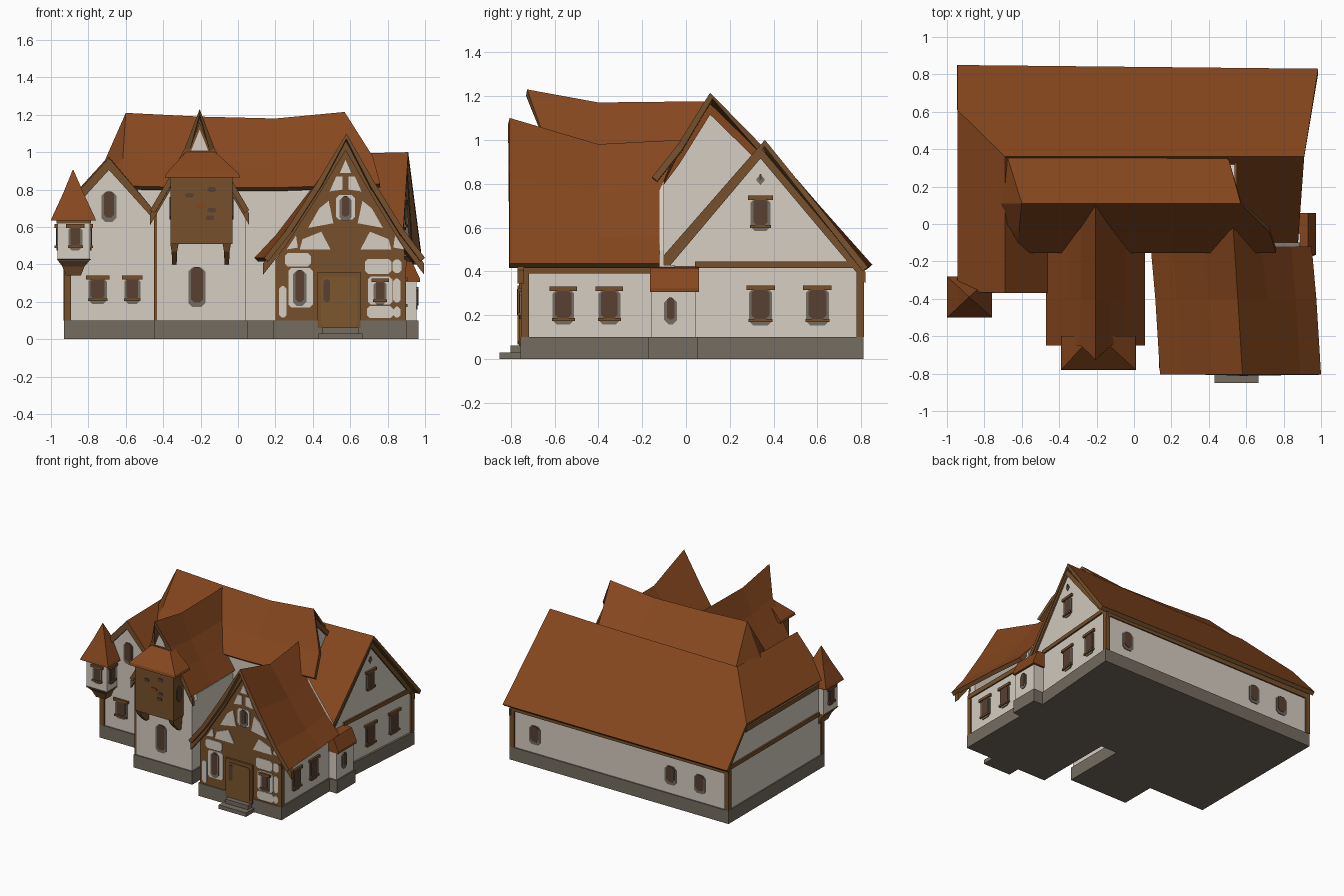
import bpy, bmesh, math

if "Cube" in bpy.data.objects:
    bpy.data.objects.remove(bpy.data.objects["Cube"])

def material(name, r, g, b):
    m = bpy.data.materials.new(name)
    lin = lambda c: ((c / 255 + 0.055) / 1.055) ** 2.4
    m.diffuse_color = (lin(r), lin(g), lin(b), 1)
    m.use_nodes = True
    m.node_tree.nodes["Principled BSDF"].inputs["Base Color"].default_value = m.diffuse_color
    return m

ROOF = material("roof_tile", 134, 71, 30)
WALL = material("plaster", 214, 205, 193)
WOOD = material("timber", 118, 80, 44)
STONE = material("stone", 116, 108, 96)
GLASS = material("window_brown", 88, 64, 50)
DOOR = material("door_wood", 124, 86, 45)

def make(name, verts, faces, mats, sheet=False):
    bm = bmesh.new()
    vs = [bm.verts.new(v) for v in verts]
    for f in faces:
        bm.faces.new([vs[i] for i in f])
    if sheet:
        for f in bm.faces:
            f.normal_update()
            if f.normal.z < 0:
                f.normal_flip()
    else:
        bmesh.ops.recalc_face_normals(bm, faces=bm.faces)
    me = bpy.data.meshes.new(name)
    bm.to_mesh(me)
    bm.free()
    for m in mats:
        me.materials.append(m)
    ob = bpy.data.objects.new(name, me)
    bpy.context.collection.objects.link(ob)
    return ob

def skew(ob):
    """Turn an east wall piece slightly, pivoting about the back corner."""
    for v in ob.data.vertices:
        v.co.x += 0.075 * (v.co.y - 0.8)
    return ob

def prism(name, poly, a, b, axis, mat):
    """Extrude a 2D outline along x (y,z outline) or y (x,z outline)."""
    put = (lambda p, t: (t, p[0], p[1])) if axis == 'x' else (lambda p, t: (p[0], t, p[1]))
    n = len(poly)
    verts = [put(p, a) for p in poly] + [put(p, b) for p in poly]
    faces = [list(range(n)), list(range(n, 2 * n))]
    faces += [(i, (i + 1) % n, n + (i + 1) % n, n + i) for i in range(n)]
    return make(name, verts, faces, [mat])

def loft(name, rings, mat):
    """Stack of rectangles (x0, x1, y0, y1, z)."""
    verts = [p for x0, x1, y0, y1, z in rings
             for p in ((x0, y0, z), (x1, y0, z), (x1, y1, z), (x0, y1, z))]
    k = len(rings)
    faces = [(0, 1, 2, 3), tuple(range(4 * k - 4, 4 * k))]
    for r in range(k - 1):
        for i in range(4):
            j = (i + 1) % 4
            faces.append((4 * r + i, 4 * r + j, 4 * r + 4 + j, 4 * r + 4 + i))
    return make(name, verts, faces, [mat])

def box(name, x0, x1, y0, y1, z0, z1, mat):
    return loft(name, [(x0, x1, y0, y1, z0), (x0, x1, y0, y1, z1)], mat)

def sheet(name, verts, faces, thick=0.03):
    """Roof skin with timber edges and underside."""
    ob = make(name, verts, faces, [ROOF, WOOD], True)
    s = ob.modifiers.new("thickness", 'SOLIDIFY')
    s.thickness, s.offset = thick, -1
    s.material_offset = s.material_offset_rim = 1
    return ob

def grid_roof(name, rows):
    n = len(rows[0])
    faces = [(r * n + i, r * n + i + 1, r * n + n + i + 1, r * n + n + i)
             for r in range(len(rows) - 1) for i in range(n - 1)]
    return sheet(name, [p for row in rows for p in row], faces)

def plate(name, poly, face, pos, thick, mat):
    """Flat piece on a wall facing front, back, left, right or the skewed gable."""
    out = -thick if face in ('front', 'left') else thick
    axis = 'y' if face in ('front', 'back') else 'x'
    ob = prism(name, poly, pos - out * 0.2, pos + out, axis, mat)
    return skew(ob) if face == 'gable' else ob

def rect(u, z, w, h):
    return [(u - w/2, z - h/2), (u + w/2, z - h/2), (u + w/2, z + h/2), (u - w/2, z + h/2)]

def chamfer(u, z, w, h, c=0.02):
    a, b = w / 2, h / 2
    return [(u + x, z + y) for x, y in ((-a+c, -b), (a-c, -b), (a, -b+c), (a, b-c),
                                        (a-c, b), (-a+c, b), (-a, b-c), (-a, -b+c))]

def window(name, face, pos, u, z, w, h, lintel=False):
    plate(name + "_surround", chamfer(u, z - 0.012, w + 0.015, h + 0.02), face, pos, 0.006, STONE)
    plate(name + "_pane", chamfer(u, z, w - 0.01, h, w * 0.25), face, pos, 0.009, GLASS)
    if lintel:
        plate(name + "_lintel", rect(u, z + h/2, w + 0.04, 0.02), face, pos, 0.015, WOOD)
        plate(name + "_sill", rect(u, z - h/2, w + 0.02, 0.014), face, pos, 0.015, WOOD)

def barge(name, pts, face, pos, depth=0.05, thick=0.02, mat=WOOD):
    plate(name, pts + [(u, z - depth) for u, z in reversed(pts)], face, pos, thick, mat)

# Stone plinth
for n, x0, x1, y0, y1 in (("main", -.93, .8, -.13, .81), ("west", -.93, -.44, -.36, .2),
                          ("centre", -.45, .05, -.63, .2), ("east", .19, .9, -.755, -.1),
                          ("annex", .6, .965, -.17, .055)):
    box("plinth_" + n, x0, x1, y0, y1, 0, .1, STONE)
skew(box("plinth_gable", .5, .94, -.13, .81, 0, .1, STONE))

# Main body, skewed east gable and west walls
box("main_walls", -.92, .8, -.1, .8, .05, .42, WALL)
EAST = [(-.1, .05), (-.1, .41), (.12, .67), (.34, .95), (.58, .67), (.8, .41), (.8, .05)]
skew(prism("east_gable_wall", EAST, .5, .925, 'x', WALL))
prism("west_wall", [(-.35, .05), (.8, .05), (.8, .42), (.58, .66), (-.35, .66)], -.92, -.8, 'x', WALL)
prism("west_gable_wall", [(-.92, .05), (-.45, .05), (-.45, .67), (-.69, .92), (-.92, .67)],
      -.35, .25, 'y', WALL)
prism("middle_walls", [(-.12, .05), (-.12, .79), (.11, 1.14), (.33, .93), (.33, .05)],
      -.62, .54, 'x', WALL)

# Main roof: back slope, west slope with its hip, inner west slope, short east front slope
sheet("main_roof",
      [(-.945, .85, .43), (-.945, .61, .70), (-.69, .36, .98), (.91, .36, 1.0), (.985, .83, .42),
       (-.69, -.37, .97), (-.945, -.36, .69), (-.45, -.37, .69), (-.45, .1, .69),
       (.5, .36, .99), (.875, -.13, .44), (.5, -.13, .44)],
      [(0, 1, 2, 9, 3, 4), (1, 2, 5, 6), (2, 5, 7, 8), (9, 3, 10, 11)])
barge("east_barge", [(-.12, .42), (.34, .965), (.82, .395)], 'gable', .925, .05, .012)
barge("west_barge", [(-.94, .68), (-.69, .955), (-.45, .69)], 'front', -.35)

# Tall middle roof: sagging ridge, hipped at the west end
grid_roof("middle_roof", [[(-.69, -.13, .80), (-.70, -.04, .88), (-.71, .11, .96), (-.70, .37, .94)]] + [
    [(xf, -.155, .80 + d), (xf * .8 + xr * .2, -.04, .945 + d), (xr, .11, zr), (xb, .37, .95)]
    for xf, xr, xb, zr, d in ((-.62, -.6, -.68, 1.21, .02), (-.2, -.2, -.2, 1.19, .01),
                              (.2, .2, .2, 1.18, .01), (.76, .57, .5, 1.215, .03))])
barge("middle_barge", [(-.12, .82), (-.03, .94), (.11, 1.165), (.33, .95)], 'right', .54, .05, .01, ROOF)

# Centre wing
box("centre_walls", -.44, .04, -.62, 0, .05, .67, WALL)
CURVE = [(0, 1.23), (.08, 1.02), (.16, .87), (.265, .69)]
centre = [(-.205 - u, z) for u, z in reversed(CURVE)] + [(-.205 + u, z) for u, z in CURVE[1:]]
prism("centre_gable", [(x, z - .05) for x, z in centre], -.62, -.57, 'y', WALL)
grid_roof("centre_roof", [
    [(x, y - (.075 if i == 3 and y < -.6 else 0), .69 + (z - .69) * k) for i, (x, z) in enumerate(centre)]
    for y, k in ((-.65, 1.0), (-.4, .89), (.1, .9))])
barge("centre_barge", [(x, z - .02) for x, z in centre], 'front', -.62, .06)
plate("centre_gable_boards", [(-.305, .9), (-.105, .9), (-.205, 1.16)], 'front', -.62, .03, WOOD)
plate("centre_gable_panel", [(-.25, 1.01), (-.16, 1.01), (-.205, 1.12)], 'front', -.65, .008, WALL)

# Hanging bay on the centre wing
box("bay", -.36, -.03, -.745, -.6, .51, .88, WOOD)
loft("bay_roof", [(-.39, .01, -.78, -.6, .865), (-.385, .005, -.775, -.6, .885),
                  (-.28, -.12, -.66, -.6, 1.0)], ROOF)
for i, x in enumerate((-.34, -.06)):
    loft("bay_bracket_%d" % i, [(x - .012, x + .012, -.65, -.6, .40),
                                (x - .015, x + .015, -.72, -.6, .47),
                                (x - .022, x + .022, -.735, -.6, .51)], WOOD)
for i, (x, z) in enumerate(((-.26, .77), (-.14, .80), (-.15, .65), (-.14, .69))):
    plate("bay_slot_%d" % i, chamfer(x, z, .045, .025, .008), 'front', -.745, .005, GLASS)
plate("bay_patch", chamfer(-.2, .715, .06, .025, .008), 'front', -.745, .005, ROOF)
for f, p in (('right', -.03), ('left', -.36)):
    plate("bay_window_" + f, chamfer(-.68, .7, .05, .12), f, p, .006, GLASS)

# East wing
box("east_wing_walls", .2, .89, -.735, -.05, .05, .43, WALL)
CURVE = [(0, 1.1), (.155, .83), (.31, .58), (.42, .435)]
east = [(.575 - u * 1.05, z) for u, z in reversed(CURVE)] + [(.575 + u, z) for u, z in CURVE[1:]]
def east_wall(k):
    return [(.2, .4)] + [(x, .42 + (z - .42) * k - .06) for x, z in east[1:-1]] + [(.89, .4)]
prism("east_wing_gable", east_wall(.97), -.735, -.68, 'y', WALL)
prism("east_wing_rear_gable", east_wall(.84), -.16, -.1, 'y', WALL)
grid_roof("east_wing_roof", [
    [(x - s, y + (.1 if i == 3 and y > -.2 else 0), .435 + (z - .435) * k) for i, (x, z) in enumerate(east)]
    for y, k, s in ((-.805, 1.0, -.005), (-.4, .82, .02), (-.12, .85, .045))])
barge("east_wing_barge", [(x, z - .03) for x, z in east], 'front', -.745, .06, .025)

# Timber facade with plaster panels
plate("facade_timber", [(.2, .1), (.89, .1), (.89, .46)] +
      [(x, z - .08) for x, z in reversed(east[1:-1])] + [(.2, .42)], 'front', -.735, .012, WOOD)
F = -.747
for i, (x, z, w, h) in enumerate(((.335, .275, .13, .21), (.76, .26, .13, .15), (.85, .26, .04, .13),
                                  (.76, .145, .14, .065), (.85, .145, .04, .06), (.24, .2, .04, .17),
                                  (.32, .425, .14, .07), (.75, .39, .14, .08), (.85, .39, .05, .07),
                                  (.575, .705, .1, .13))):
    plate("facade_panel_%d" % i, chamfer(x, z, w, h, .015), 'front', F, .006, WALL)
for s, side in ((-1, "left"), (1, "right")):
    for i, pts in enumerate(([(.08, .48), (.245, .48), (.23, .535), (.13, .575)],
                             [(.065, .62), (.2, .595), (.14, .70), (.09, .74)],
                             [(.015, .80), (.085, .79), (.05, .87), (.015, .87)],
                             [(.255, .49), (.315, .48), (.265, .555)])):
        plate("facade_%s_panel_%d" % (side, i), [(.575 + s * u, z) for u, z in pts], 'front', F, .006, WALL)
plate("facade_top_panel", [(.545, .89), (.605, .89), (.575, .96)], 'front', F, .006, WALL)
plate("door_frame", rect(.54, .21, .23, .3), 'front', F, .015, WOOD)
plate("door", chamfer(.54, .2, .19, .27, .015), 'front', F - .015, .006, DOOR)
plate("door_pane", chamfer(.475, .26, .035, .12, .01), 'front', F - .021, .004, GLASS)
box("step_low", .43, .665, -.85, -.7, 0, .03, STONE)
box("step_high", .45, .645, -.8, -.7, .03, .062, STONE)

# Corner turret
loft("turret_corbel", [(-.92, -.84, -.42, -.3, .34), (-.94, -.82, -.44, -.3, .39),
                       (-.97, -.785, -.475, -.3, .43)], WOOD)
box("turret", -.965, -.79, -.47, -.3, .42, .65, WALL)
box("turret_band", -.97, -.785, -.475, -.3, .62, .645, WOOD)
loft("turret_roof", [(-1, -.76, -.5, -.28, .635), (-.995, -.765, -.495, -.285, .65),
                     (-.935, -.825, -.44, -.34, .78), (-.884, -.88, -.392, -.388, .905)], ROOF)
for f, p, u in (('front', -.47, -.87), ('left', -.965, -.39), ('right', -.79, -.41)):
    window("turret_window_" + f, f, p, u, .55, .06, .11, True)

# Side annex under its own lean-to roof
box("annex", .7, .955, -.16, .045, .05, .35, WALL)
prism("annex_roof", [(.972, .305), (.8, .305), (.8, .43), (.93, .415), (.972, .325)], -.165, .06, 'y', ROOF)

# Beams and corner posts
box("back_beam", -.93, .935, .79, .81, .38, .425, WOOD)
plate("east_beam", rect(.42, .43, .76, .03), 'gable', .925, .012, WOOD)
box("east_wing_beam", .86, .9, -.745, -.16, .39, .425, WOOD)
box("west_beam", -.932, -.9, -.35, .8, .41, .44, WOOD)
box("west_eave_beam", -.935, -.9, -.35, .6, .63, .665, WOOD)
for n, x, y, z in (("back_west", -.915, .795, .42), ("back_east", .92, .795, .42),
                   ("west_front", -.91, -.345, .42), ("east_wing", .88, -.735, .42),
                   ("centre_left", -.44, -.615, .68)):
    d = .008 if n == "centre_left" else .018
    box("post_" + n, x - d, x + d, y - d, y + d, .1, z, WOOD)

# Windows
for i, (f, p, u, z, w, h, l) in enumerate((
        ('front', -.35, -.75, .27, .085, .12, True), ('front', -.35, -.565, .27, .07, .12, True),
        ('front', -.35, -.69, .72, .065, .14, False), ('front', -.62, -.22, .29, .075, .19, False),
        ('front', F - .006, .33, .285, .055, .17, False), ('front', F - .006, .76, .26, .055, .11, True),
        ('front', F - .006, .575, .71, .05, .11, False),
        ('right', .89, -.56, .25, .085, .14, True), ('right', .89, -.35, .25, .085, .14, True),
        ('gable', .925, .34, .25, .09, .15, True), ('gable', .925, .6, .25, .09, .15, True),
        ('gable', .925, .34, .67, .075, .13, True), ('gable', .925, .34, .83, .02, .03, False),
        ('right', .955, -.07, .23, .045, .1, False),
        ('back', .8, .73, .25, .08, .12, False), ('back', .8, -.43, .25, .08, .12, False),
        ('back', .8, -.68, .25, .08, .12, False))):
    window("window_%d" % i, f, p, u, z, w, h, l)
